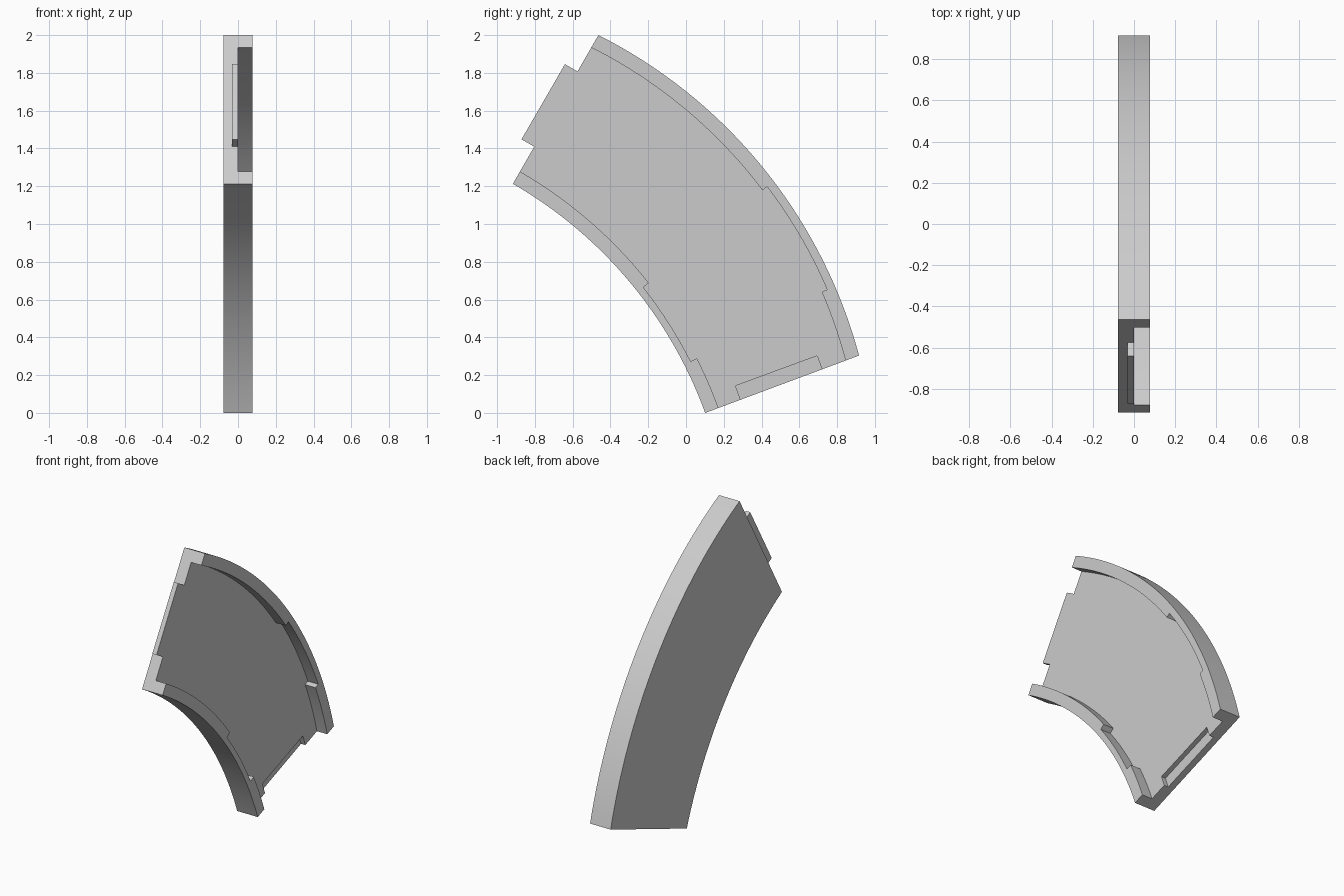
import bpy, bmesh
from math import cos, sin, radians

cube = bpy.data.objects.get("Cube")
if cube:
    bpy.data.objects.remove(cube, do_unlink=True)

HALF = 0.077            # half thickness
TONGUE = 0.032          # tongue and slot thickness
INNER = (-2.074, -0.792, 2.315)   # centre y, centre z, radius
OUTER = (-1.672, -0.392, 2.68)

grey = bpy.data.materials.new("light_grey")
grey.use_nodes = True
colour = (0.6, 0.6, 0.6, 1)
grey.diffuse_color = colour
grey.node_tree.nodes["Principled BSDF"].inputs["Base Color"].default_value = colour


def arc(circle, offset, start, end, steps=48):
    """Points in the y-z plane along a circle, angles in degrees."""
    cy, cz, r = circle
    angles = [radians(start + (end - start) * i / steps) for i in range(steps + 1)]
    return [(cy + (r + offset) * cos(a), cz + (r + offset) * sin(a)) for a in angles]


def prism(name, outline, x0, x1):
    """Extrude a y-z outline from x0 to x1."""
    bm = bmesh.new()
    face = bm.faces.new([bm.verts.new((x0, y, z)) for y, z in outline])
    extruded = bmesh.ops.extrude_face_region(bm, geom=[face])["geom"]
    moved = [v for v in extruded if isinstance(v, bmesh.types.BMVert)]
    bmesh.ops.translate(bm, verts=moved, vec=(x1 - x0, 0, 0))
    bmesh.ops.recalc_face_normals(bm, faces=bm.faces)
    mesh = bpy.data.meshes.new(name)
    bm.to_mesh(mesh)
    bm.free()
    mesh.materials.append(grey)
    obj = bpy.data.objects.new(name, mesh)
    bpy.context.collection.objects.link(obj)
    return obj


def combine(target, tool, operation):
    """Apply a boolean and discard the tool."""
    mod = target.modifiers.new(operation, "BOOLEAN")
    mod.operation, mod.solver, mod.object = operation, "EXACT", tool
    bpy.context.view_layer.objects.active = target
    bpy.ops.object.modifier_apply(modifier=mod.name)
    bpy.data.objects.remove(tool, do_unlink=True)


# Curved slab
panel = prism("curved_panel",
              arc(OUTER, 0, 63.2, 15.04) + arc(INNER, 0, 20, 60), -HALF, HALF)

# Tongue on the upper end
tongue = prism("tongue", [(-0.641, 1.846), (-0.48, 1.753), (-0.707, 1.355), (-0.871, 1.448)],
               -TONGUE, HALF / 2)
combine(panel, tongue, "UNION")

# Recess between the two rims, each rim thinned along its middle
recess_outline = (arc(OUTER, -0.076, 70, 37.1) + arc(OUTER, -0.045, 37.1, 23.35)
                  + arc(OUTER, -0.076, 23.35, 10) + arc(INNER, 0.075, 14, 26.9)
                  + arc(INNER, 0.038, 26.9, 38.25) + arc(INNER, 0.075, 38.25, 66))
combine(panel, prism("recess_cutter", recess_outline, 0, 2 * HALF), "DIFFERENCE")

# Matching slot in the lower end
slot = prism("slot_cutter", [(0.262, 0.143), (0.694, 0.302), (0.754, 0.139), (0.322, -0.02)],
             -TONGUE, HALF)
combine(panel, slot, "DIFFERENCE")

# Smooth arcs, sharp corners
bpy.ops.object.select_all(action="DESELECT")
panel.select_set(True)
bpy.context.view_layer.objects.active = panel
bpy.ops.object.shade_smooth_by_angle(angle=radians(25))
